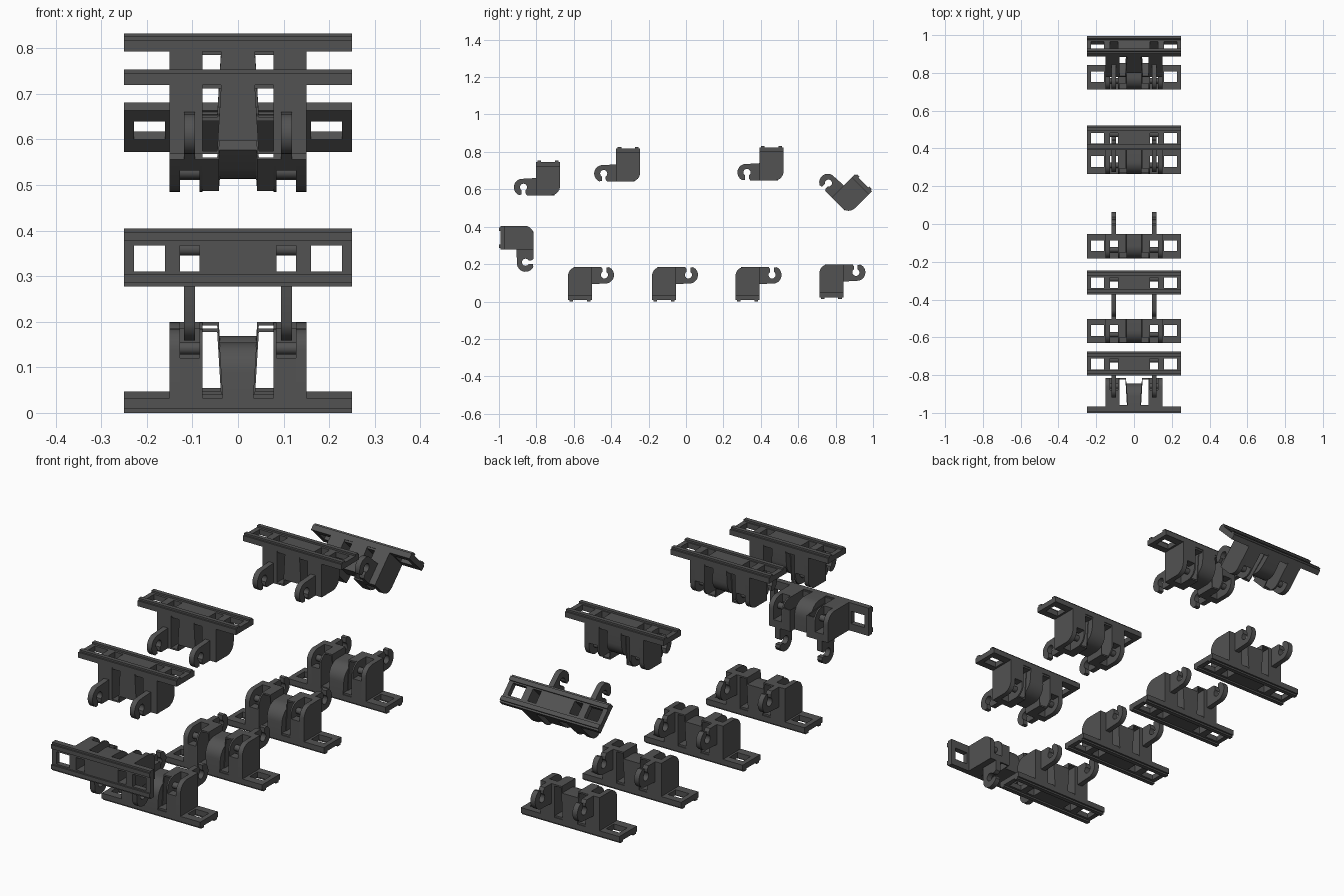
import bpy, bmesh, math
from mathutils import Matrix

cube = bpy.data.objects.get("Cube")
if cube:
    bpy.data.objects.remove(cube, do_unlink=True)

steel = bpy.data.materials.new("dark_grey_steel")
steel.use_nodes = True
COLOUR = (0.085, 0.085, 0.085, 1)
steel.diffuse_color = COLOUR
steel.node_tree.nodes["Principled BSDF"].inputs["Base Color"].default_value = COLOUR

DEPTH, HEIGHT, PLATE_Z = 0.128, 0.185, 0.033
HOLE_Y0, HOLE_Y1 = 0.038, 0.095
PIN_Y, PIN_Z = 0.046, 0.142


def arc(cy, cz, r, a0, a1, n=8):
    """Points on an arc, angles in degrees."""
    angles = [math.radians(a0 + (a1 - a0) * i / n) for i in range(n + 1)]
    return [(cy + r * math.cos(a), cz + r * math.sin(a)) for a in angles]


def prism(bm, profile, x0, x1):
    """Extrude a (y, z) profile from x0 to x1."""
    face = bm.faces.new([bm.verts.new((x0, y, z)) for y, z in profile])
    out = bmesh.ops.extrude_face_region(bm, geom=[face])
    new = [g for g in out["geom"] if isinstance(g, bmesh.types.BMVert)]
    bmesh.ops.translate(bm, verts=new, vec=(x1 - x0, 0, 0))


def pair(bm, profile, x0, x1):
    prism(bm, profile, x0, x1)
    prism(bm, profile, -x1, -x0)


def rect(y0, y1, z0, z1):
    return [(y0, z0), (y1, z0), (y1, z1), (y0, z1)]


def rounded(top, r):
    """Side outline with a rounded upper front corner."""
    return [(0, PLATE_Z), (DEPTH, PLATE_Z), (DEPTH, top)] + arc(r, top - r, r, 90, 180)


def finish(bm, name):
    bmesh.ops.recalc_face_normals(bm, faces=bm.faces)
    mesh = bpy.data.meshes.new(name)
    bm.to_mesh(mesh)
    bm.free()
    mesh.materials.append(steel)
    obj = bpy.data.objects.new(name, mesh)
    bpy.context.collection.objects.link(obj)
    return obj


# Base plate: a grid of cells with the window cells left out
def base_plate():
    bm = bmesh.new()
    half = [0.085, 0.127, 0.16, 0.228, 0.25]
    xs = [-x for x in reversed(half)] + half
    ys = [0, HOLE_Y0, HOLE_Y1, DEPTH]
    grid = [[bm.verts.new((x, y, 0.008)) for y in ys] for x in xs]
    for i in range(len(xs) - 1):
        for j in range(3):
            if j == 1 and i in (1, 3, 5, 7):
                continue
            bm.faces.new((grid[i][j], grid[i + 1][j], grid[i + 1][j + 1], grid[i][j + 1]))
    out = bmesh.ops.extrude_face_region(bm, geom=bm.faces[:])
    top = [g for g in out["geom"] if isinstance(g, bmesh.types.BMVert)]
    bmesh.ops.translate(bm, verts=top, vec=(0, 0, PLATE_Z - 0.008))
    # long ribs on the ground side
    for y in (0.008, DEPTH - 0.027):
        prism(bm, rect(y, y + 0.019, 0, 0.008), -0.25, 0.25)
    return finish(bm, "base_plate")


# Side blocks: two lugs, front and back walls, floor and roof strips
def side_blocks():
    bm = bmesh.new()
    lug = rounded(HEIGHT, 0.048)
    pair(bm, lug, 0.127, 0.15)
    pair(bm, lug, 0.078, 0.085)
    pair(bm, rect(0, HOLE_Y0, PLATE_Z, 0.12), 0.085, 0.127)
    pair(bm, rect(HOLE_Y1, DEPTH, PLATE_Z, HEIGHT), 0.085, 0.127)
    pair(bm, rect(0.004, DEPTH - 0.004, PLATE_Z, 0.041), 0.034, 0.078)
    pair(bm, rect(0.03, DEPTH, HEIGHT - 0.007, HEIGHT), 0.042, 0.078)
    return finish(bm, "side_blocks")


# Centre guide: widens upward, with thin flanking walls that carry the roof
def centre_guide():
    bm = bmesh.new()
    prism(bm, rounded(0.155, 0.065), -1, 1)
    for v in bm.verts:
        v.co.x *= 0.034 + 0.06 * (v.co.z - PLATE_Z)
    return finish(bm, "centre_guide")


def guide_walls():
    bm = bmesh.new()
    pair(bm, rect(0.03, DEPTH, PLATE_Z, HEIGHT), 0.033, 0.037)
    for v in bm.verts:
        v.co.x += math.copysign(0.06 * (v.co.z - PLATE_Z), v.co.x)
    return finish(bm, "guide_walls")


# Open hooks that clip round the next pin
def hooks():
    bm = bmesh.new()
    cy, cz = 0.195, PIN_Z
    outline = [(DEPTH - 0.01, 0.092)] + arc(cy + 0.005, cz, 0.046, -75, 65, 12)
    outline += [(cy + 0.01, HEIGHT - 0.004)]
    outline += arc(cy, cz, 0.019, 58, -238, 16)
    outline += [(cy - 0.01, HEIGHT - 0.012), (cy - 0.018, HEIGHT), (DEPTH - 0.01, HEIGHT)]
    pair(bm, outline, 0.0945, 0.119)
    return finish(bm, "hooks")


def hinge_pins():
    bm = bmesh.new()
    pair(bm, arc(PIN_Y, PIN_Z, 0.014, 0, 337.5, 15), 0.085, 0.127)
    return finish(bm, "hinge_pins")


parts = [base_plate(), side_blocks(), centre_guide(), guide_walls(), hooks(), hinge_pins()]
bpy.ops.object.select_all(action="DESELECT")
for part in parts:
    part.select_set(True)
bpy.context.view_layer.objects.active = parts[0]
bpy.ops.object.shade_smooth_by_angle(angle=math.radians(30))

# Nine links round the loop: (y, z, turn in degrees)
links = [
    (-0.631, 0, 0), (-0.182, 0, 0), (0.265, 0, 0), (0.713, 0.014, 0),
    (-1, 0.405, -90), (-0.674, 0.753, 180), (-0.245, 0.826, 180),
    (0.521, 0.832, 180), (1, 0.596, 135),
]
for n, (y, z, turn) in enumerate(links):
    place = Matrix.Translation((0, y, z)) @ Matrix.Rotation(math.radians(turn), 4, "X")
    for part in parts:
        obj = part
        if n:
            obj = part.copy()
            obj.name = f"{part.data.name}_{n + 1}"
            bpy.context.collection.objects.link(obj)
        obj.matrix_world = place
